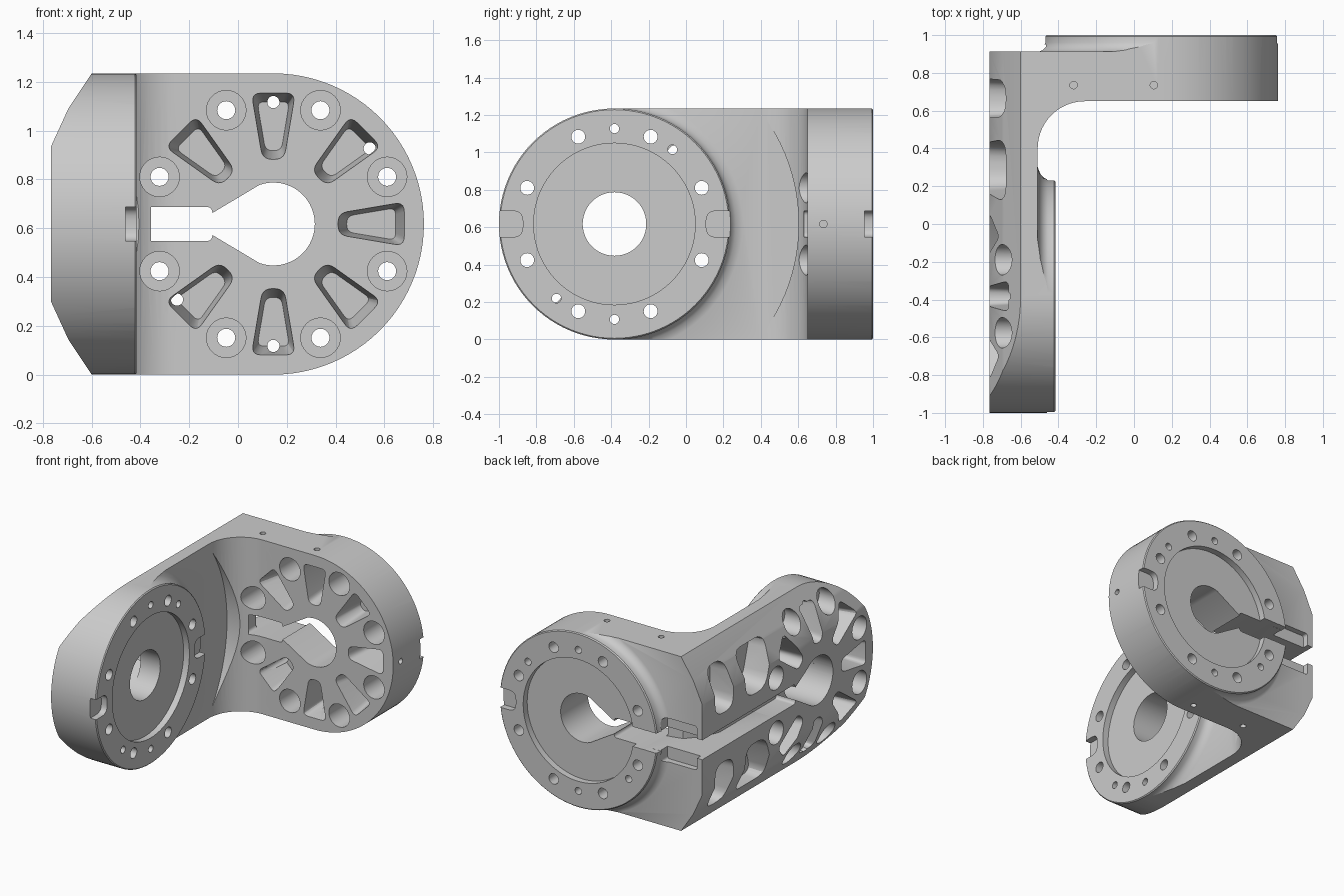
import bpy, bmesh
from math import cos, sin, pi, radians
from mathutils import Vector

if "Cube" in bpy.data.objects:
    bpy.data.objects.remove(bpy.data.objects["Cube"])

R, CX, CY = 0.6175, 0.145, -0.3825      # flange radius, flange centres, mid height = R

# Maps from (u, v, w): u away from the corner, v up from mid height, w depth from flange face
def arm_back(u, v, w): return (CX + u, 1.0 - w, R + v)
def arm_side(u, v, w): return (-0.416 - w, CY - u, R + v)
def upright(u, v, w): return (u, v, w)


def loft(name, rings):
    bm = bmesh.new()
    vs = [[bm.verts.new(p) for p in r] for r in rings]
    n = len(vs[0])
    for a, b in zip(vs, vs[1:]):
        for i in range(n):
            j = (i + 1) % n
            bm.faces.new((a[i], a[j], b[j], b[i]))
    bm.faces.new(vs[0])
    bm.faces.new(vs[-1])
    bmesh.ops.recalc_face_normals(bm, faces=bm.faces)
    me = bpy.data.meshes.new(name)
    bm.to_mesh(me)
    bm.free()
    ob = bpy.data.objects.new(name, me)
    bpy.context.collection.objects.link(ob)
    return ob


def prism(name, pts, frame, w0, w1, shrink=1.0):
    c = sum((Vector(p) for p in pts), Vector((0, 0))) / len(pts)
    end = [c + (Vector(p) - c) * shrink for p in pts]
    return loft(name, [[frame(p[0], p[1], w0) for p in pts], [frame(p[0], p[1], w1) for p in end]])


def arc(cx, cy, r, a0, a1, n):
    return [(cx + r * cos(radians(a0 + (a1 - a0) * i / n)),
             cy + r * sin(radians(a0 + (a1 - a0) * i / n))) for i in range(n + 1)]


def circle(cx, cy, r, n=32):
    return arc(cx, cy, r, 0, 360, n)[:-1]


def rounded(pts, r, n=5):
    out = []
    for i, p in enumerate(pts):
        p, a, b = Vector(p), Vector(pts[i - 1]), Vector(pts[(i + 1) % len(pts)])
        s, e = p + (a - p).normalized() * r, p + (b - p).normalized() * r
        for k in range(n + 1):
            t = k / n
            out.append(tuple(s * (1 - t) ** 2 + p * 2 * t * (1 - t) + e * t * t))
    return out


def spin(pts, ang):
    return [(u * cos(ang) - v * sin(ang), u * sin(ang) + v * cos(ang)) for u, v in pts]


tools = []
def boolean(ob, tool, op='DIFFERENCE'):
    m = ob.modifiers.new(tool.name, 'BOOLEAN')
    m.operation, m.object, m.solver = op, tool, 'MANIFOLD'
    tool.hide_render = True
    tools.append(tool)


# L-shaped body with inner fillet
plan = [(-0.766, -1.1), (-0.51, -1.1)] + arc(-0.26, 0.40, 0.25, 180, 90, 14) + \
       [(0.9, 0.65), (0.9, 0.912), (-0.766, 0.912)]
body = prism("angle_bracket", plan, upright, -0.05, 1.3)

# Swing clearance in the fillet
boolean(body, prism("clearance", circle(0, 0, 0.985, 96), arm_side, 0.092, -0.056))

# Raised flanges with flared bases
for frame in (arm_back, arm_side):
    prof = [(0.611, 0), (0.618, 0.007), (0.618, 0.04), (0.628, 0.062), (0.648, 0.08),
            (0.69, 0.096), (0.69, 0.18)]
    boolean(body, loft("flange", [[frame(u, v, w) for u, v in circle(0, 0, r, 96)]
                                  for r, w in prof]), 'UNION')

# Front and side outlines trim the body
left = [(-0.60 - CX, R), (-0.695 - CX, 0.475), (-0.766 - CX, 0.32)]
front = arc(0, 0, R, -90, 90, 48) + left + [(u, -v) for u, v in reversed(left)]
boolean(body, prism("front_outline", front, arm_back, -0.3, 2.4), 'INTERSECT')
side = arc(0, 0, R, -90, 90, 48) + [(-1.6, R), (-1.6, -R)]
boolean(body, prism("side_outline", side, arm_side, -1.5, 0.6), 'INTERSECT')

# Keyhole and cable channel
keyhole = arc(0, 0, 0.17, -110, 110, 30) + rounded(
    [(-0.25, 0.07), (-0.525, 0.07), (-0.525, -0.07), (-0.25, -0.07)], 0.025)
wedge = rounded([(0.05, -0.025), (0.30 - 0.03, -0.058), (0.27, 0.058), (0.05, 0.025)], 0.02)
pocket = rounded([(0.262, -0.045), (0.54, -0.092), (0.54, 0.092), (0.262, 0.045)], 0.04)

for frame, pins in ((arm_back, [(0, 0.5), (0, -0.5), (0.395, 0.31), (-0.395, -0.31)]),
                    (arm_side, [(0, 0.51), (0, -0.51), (-0.31, 0.398), (0.31, -0.398)])):
    back = frame is arm_back
    # Shallow face recess and central opening
    boolean(body, prism("recess", circle(0, 0, 0.432, 96), frame, -0.05, 0.045))
    boolean(body, prism("keyhole", keyhole, frame, -0.1 if back else 0.2, 0.37))
    if not back:
        boolean(body, prism("bore", circle(0, 0, 0.17, 48), frame, -0.1, 0.5))
    # Radial lightening pockets, skipping the channel side
    for k in range(8):
        if k != 4:
            boolean(body, prism("pocket", spin(pocket, k * pi / 4), frame, 0.37, 0.12, 0.72))
    # Counterbored bolt holes
    for k in range(8):
        a = radians(22.5 + 45 * k)
        u, v = 0.505 * cos(a), 0.505 * sin(a)
        boolean(body, prism("counterbore", circle(u, v, 0.081), frame, 0.52, 0.17))
        boolean(body, prism("bolt_hole", circle(u, v, 0.037, 24), frame, -0.1, 0.3))
    # Dowel holes
    for u, v in pins:
        boolean(body, prism("dowel_hole", circle(u, v, 0.025, 20), frame, -0.1, 0.3))
    # Key notches on the rim
    for s in (-1, 1):
        n = rounded([(s * 0.49, -0.07), (s * 0.72, -0.07), (s * 0.72, 0.07), (s * 0.49, 0.07)], 0.055)
        boolean(body, prism("notch", n, frame, -0.05, 0.045))

# Channel around the outside corner
corner = [(-0.9, -0.1), (-0.617, -0.1), (-0.617, 0.5), (-0.58, 0.61), (-0.48, 0.72),
          (-0.3, 0.76), (-0.3, 1.1), (-0.9, 1.1)]
boolean(body, prism("corner_channel", corner, upright, R - 0.069, R + 0.069))
step = rounded([(-0.87, -0.155), (-0.61, -0.155), (-0.61, 0.155), (-0.87, 0.155)], 0.02)
boolean(body, prism("channel_step", step, arm_back, 0.05, 0.13))

# Large web pockets on the outer side, mirrored above and below
for s in (1, -1):
    for y0, y1, y2, y3 in ((0.56, 0.77, 0.77, 0.56), (0.2, 0.42, 0.46, 0.1)):
        p = [(CY - y0, s * 0.17), (CY - y1, s * 0.17), (CY - y2, s * 0.51), (CY - y3, s * 0.51)]
        boolean(body, prism("web_pocket", rounded(p, 0.09), arm_side, 0.42, 0.17, 0.9))
    # Set-screw holes in the edges
    for x in (-0.32, 0.105):
        boolean(body, prism("screw_hole", circle(x, 0.735, 0.02, 12), upright,
                            R + s * 0.55, R + s * 0.7))
end_hole = circle(0.735, R, 0.02, 12)
boolean(body, prism("end_hole", end_hole, lambda u, v, w: (w, u, v), 0.70, 0.85))

# Bake the cuts and drop the helpers
dg = bpy.context.evaluated_depsgraph_get()
mesh = bpy.data.meshes.new_from_object(body.evaluated_get(dg))
body.modifiers.clear()
body.data = mesh
for t in tools:
    bpy.data.objects.remove(t)
bpy.context.view_layer.objects.active = body
body.select_set(True)
bpy.ops.object.shade_smooth_by_angle(angle=radians(25))
